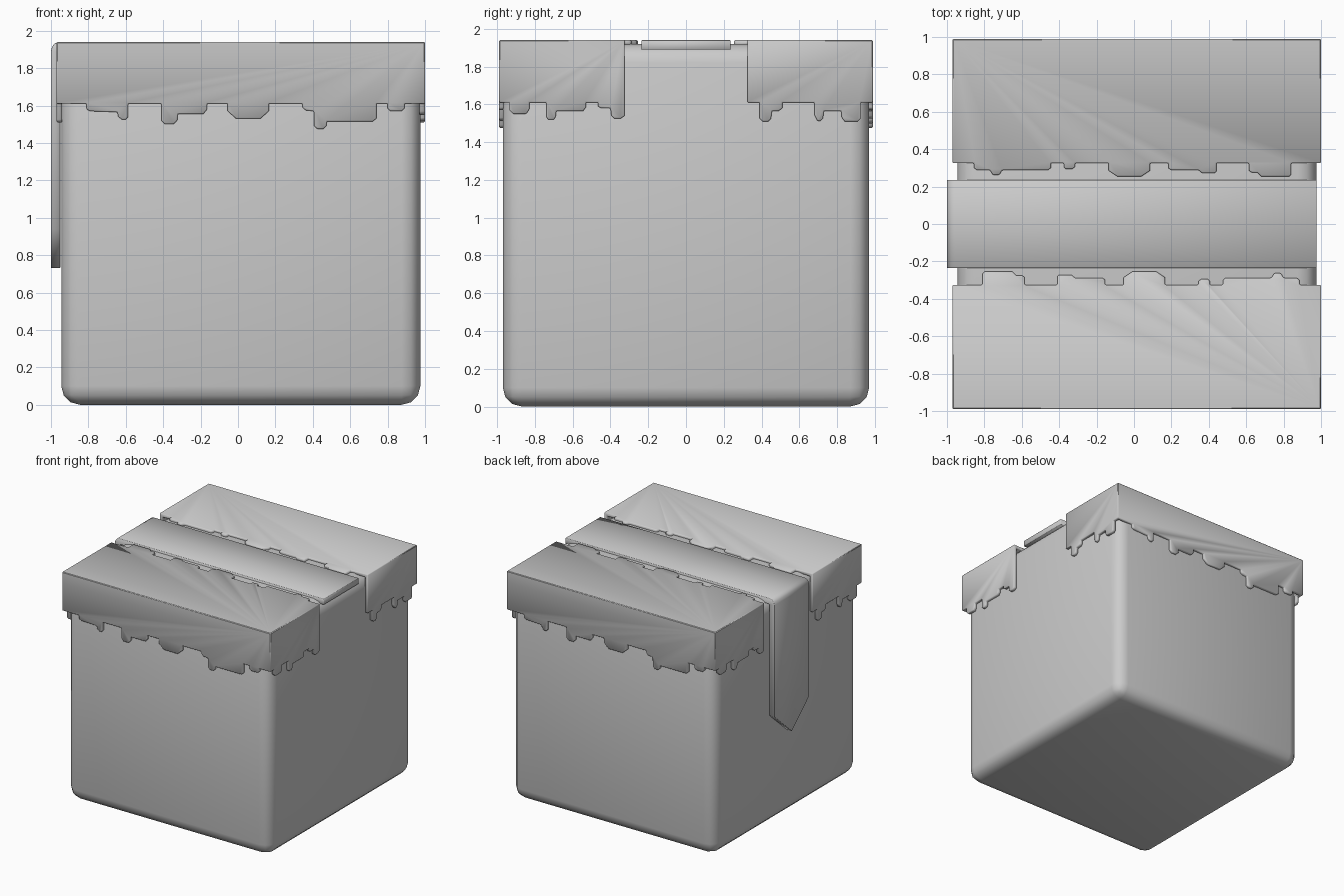
import bpy, bmesh
from mathutils import Matrix, Vector

if "Cube" in bpy.data.objects:
    bpy.data.objects.remove(bpy.data.objects["Cube"])

CX = 0.015                                   # box sits slightly off centre; the strap fills the other side
X0, X1, Y0, YI = -0.97, 1.0, -0.99, -0.325   # front lid half limits
TOP, RIM = 1.94, 1.61


def finish(name, bm):
    mesh = bpy.data.meshes.new(name)
    bm.to_mesh(mesh)
    bm.free()
    ob = bpy.data.objects.new(name, mesh)
    bpy.context.collection.objects.link(ob)
    bpy.context.view_layer.objects.active = ob
    ob.select_set(True)
    return ob


def smooth(ob, angle):
    bpy.ops.object.select_all(action='DESELECT')
    bpy.context.view_layer.objects.active = ob
    ob.select_set(True)
    bpy.ops.object.shade_smooth_by_angle(angle=angle)


def add_bevel(ob, width, segments):
    m = ob.modifiers.new("soft_edges", 'BEVEL')
    m.width, m.segments = width, segments
    m.limit_method, m.angle_limit = 'ANGLE', 1.0


def drips(base, *runs):
    # each run hangs from the base line: goes straight out at its first and last points
    pts = []
    for run in runs:
        pts += [(run[0][0], base)] + list(run) + [(run[-1][0], base)]
    return pts


# Box body with rounded edges
bm = bmesh.new()
bmesh.ops.create_cube(bm, size=1, matrix=Matrix.Translation((CX, 0, 0.96)) @ Matrix.Diagonal((1.92, 1.94, 1.92, 1)))
bmesh.ops.bevel(bm, geom=bm.edges[:], offset=0.1, segments=3, profile=0.5, affect='EDGES')
smooth(finish("box_body", bm), 0.7)

# Ragged snow-like edge outlines of the lid panels
front_edge = drips(
    RIM,
    [(-.81, 1.58), (-.79, 1.57), (-.645, 1.565), (-.64, 1.54), (-.62, 1.525), (-.6, 1.525), (-.587, 1.54)],
    [(-.41, 1.52), (-.39, 1.5), (-.345, 1.5), (-.325, 1.52), (-.322, 1.555), (-.185, 1.555), (-.165, 1.58)],
    [(-.055, 1.57), (-.01, 1.53), (.12, 1.53), (.165, 1.57)],
    [(.345, 1.59), (.36, 1.575), (.405, 1.57), (.407, 1.49), (.425, 1.475), (.455, 1.475), (.472, 1.49),
     (.475, 1.515), (.72, 1.515), (.74, 1.53)],
    [(.80, 1.585), (.815, 1.57), (.875, 1.57), (.89, 1.585)])
right_edge = drips(
    RIM,
    [(-.935, 1.57), (-.915, 1.55), (-.845, 1.55), (-.83, 1.575)],
    [(-.74, 1.535), (-.73, 1.52), (-.70, 1.52), (-.69, 1.535), (-.687, 1.565), (-.545, 1.565), (-.53, 1.585)],
    [(-.465, 1.59), (-.45, 1.58), (-.40, 1.58), (-.395, 1.54), (-.38, 1.525), (-.345, 1.525), (YI, 1.54)])[:-1]
left_edge = drips(
    RIM,
    [(-.925, 1.525), (-.91, 1.51), (-.84, 1.51), (-.825, 1.53), (-.822, 1.565), (-.73, 1.565),
     (-.725, 1.525), (-.71, 1.51), (-.695, 1.515), (-.68, 1.545)],
    [(-.51, 1.58), (-.49, 1.565), (-.455, 1.565), (-.45, 1.525), (-.435, 1.51), (-.405, 1.51), (-.39, 1.525)])
top_edge = drips(
    YI,
    [(-.81, -.265), (-.80, -.255), (-.65, -.255), (-.63, -.275), (-.6, -.275), (-.585, -.285)],
    [(-.41, -.28), (-.4, -.272), (-.335, -.272), (-.315, -.288), (-.17, -.288), (-.155, -.298)],
    [(-.055, -.285), (-.01, -.255), (.12, -.255), (.165, -.285)],
    [(.345, -.305), (.36, -.295), (.395, -.295), (.405, -.305)],
    [(.475, -.3), (.49, -.288), (.735, -.288), (.75, -.263), (.785, -.263), (.8, -.288), (.87, -.288), (.885, -.3)])


# Lid half: front, side and top panels welded into a shell
def lid_half(name, turn):
    bm = bmesh.new()

    def panel(pts):
        bm.faces.new([bm.verts.new(p) for p in pts])

    panel([(X0, Y0, TOP), (X0, Y0, RIM)] + [(x, Y0, z) for x, z in front_edge] + [(X1, Y0, RIM), (X1, Y0, TOP)])
    panel([(X1, Y0, TOP), (X1, Y0, RIM)] + [(X1, y, z) for y, z in right_edge] + [(X1, YI, TOP)])
    panel([(X0, YI, TOP), (X0, YI, RIM)] + [(X0, y, z) for y, z in reversed(left_edge)]
          + [(X0, Y0, RIM), (X0, Y0, TOP)])
    panel([(X0, Y0, TOP), (X1, Y0, TOP), (X1, YI, TOP)] + [(x, y, TOP) for x, y in reversed(top_edge)]
          + [(X0, YI, TOP)])
    bmesh.ops.remove_doubles(bm, verts=bm.verts[:], dist=0.0005)
    if turn:
        spin = Matrix.Rotation(3.14159265, 3, 'Z')
        bmesh.ops.rotate(bm, cent=Vector((CX, 0, 0)), matrix=spin, verts=bm.verts[:])
    ob = finish(name, bm)
    m = ob.modifiers.new("thickness", 'SOLIDIFY')
    m.thickness, m.offset, m.use_even_offset = 0.03, -1, True
    add_bevel(ob, 0.005, 1)
    smooth(ob, 0.5)


lid_half("lid_front_half", False)
lid_half("lid_back_half", True)

# Strap: over the top, bent down the left side, ending in a point
path = [(.975, TOP), (-.955, TOP), (-.98, 1.932), (-.994, 1.915), (-1.0, 1.89), (-1.0, .94)]
bm = bmesh.new()
rows = [[bm.verts.new((x, y, z)) for y in (-.235, 0, .235)] for x, z in path[:-1]]
rows.append([bm.verts.new((-1, y, z)) for y, z in ((-.235, .94), (0, .73), (.235, .94))])
for a, b in zip(rows, rows[1:]):
    for i in (0, 1):
        bm.faces.new((a[i], a[i + 1], b[i + 1], b[i]))
bmesh.ops.recalc_face_normals(bm, faces=bm.faces[:])
bm.normal_update()
if bm.faces[:][0].normal.z < 0:
    bmesh.ops.reverse_faces(bm, faces=bm.faces[:])
strap = finish("strap", bm)
m = strap.modifiers.new("thickness", 'SOLIDIFY')
m.thickness, m.offset, m.use_even_offset = 0.05, -1, True
add_bevel(strap, 0.004, 1)
smooth(strap, 0.6)
